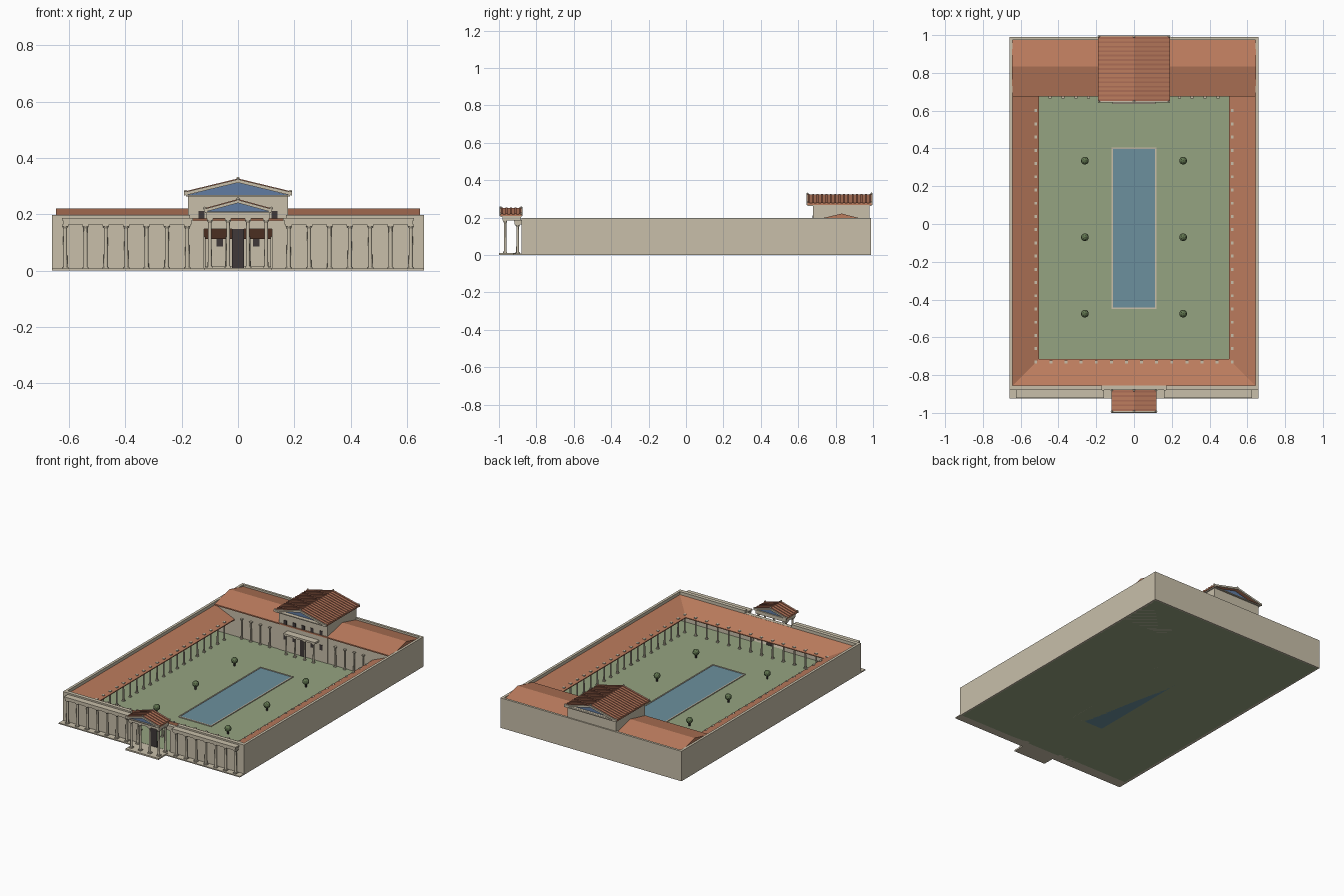
import bpy, bmesh, math
from mathutils import Matrix, Vector

if "Cube" in bpy.data.objects:
    bpy.data.objects.remove(bpy.data.objects["Cube"])


def mat(name, c):
    m = bpy.data.materials.new(name)
    m.diffuse_color = (*c, 1)
    m.use_nodes = True
    m.node_tree.nodes["Principled BSDF"].inputs["Base Color"].default_value = m.diffuse_color
    return m


STONE = mat("stone", (.58, .52, .40))
TILE = mat("tile", (.50, .20, .11))
RIB = mat("dark_tile", (.40, .15, .09))
GRASS = mat("grass", (.30, .37, .22))
WATER = mat("water", (.15, .28, .34))
BLUE = mat("blue", (.12, .20, .36))
DARK = mat("dark", (.05, .04, .04))
LEAF = mat("leaf", (.12, .18, .08))


def finish(name, bm, m, smooth=False):
    bmesh.ops.recalc_face_normals(bm, faces=bm.faces[:])
    me = bpy.data.meshes.new(name)
    bm.to_mesh(me)
    bm.free()
    ob = bpy.data.objects.new(name, me)
    bpy.context.collection.objects.link(ob)
    me.materials.append(m)
    if smooth:
        bpy.ops.object.select_all(action='DESELECT')
        ob.select_set(True)
        bpy.context.view_layer.objects.active = ob
        bpy.ops.object.shade_smooth_by_angle(angle=math.radians(40))
    return ob


def add_box(bm, x0, x1, y0, y1, z0, z1):
    mx = Matrix.Translation(((x0 + x1) / 2, (y0 + y1) / 2, (z0 + z1) / 2))
    bmesh.ops.create_cube(bm, size=1, matrix=mx @ Matrix.Diagonal((x1 - x0, y1 - y0, z1 - z0, 1)))


def boxes(name, items, m):
    bm = bmesh.new()
    for b in items:
        add_box(bm, *b)
    return finish(name, bm, m)


def mirrored(items):
    return [b for i in items for b in (i, (-i[1], -i[0], *i[2:]))]


def add_prism(bm, pts, axis, a, b):
    # profile is (x, z) when extruded along y, (y, z) when extruded along x
    def co(p, t):
        return (p[0], t, p[1]) if axis == 'y' else (t, p[0], p[1])
    f = bm.faces.new([bm.verts.new(co(p, a)) for p in pts])
    r = bmesh.ops.extrude_face_region(bm, geom=[f])
    d = Vector((0, b - a, 0)) if axis == 'y' else Vector((b - a, 0, 0))
    bmesh.ops.translate(bm, verts=[v for v in r['geom'] if isinstance(v, bmesh.types.BMVert)], vec=d)


def prisms(name, items, m):
    bm = bmesh.new()
    for i in items:
        add_prism(bm, *i)
    return finish(name, bm, m)


def columns(name, spots, z0, z1, r):
    bm = bmesh.new()
    h = z1 - z0
    for x, y in spots:
        # tapered shaft, flared capital, square abacus and base
        for ra, rb, a, b in ((r, r * .8, z0, z1 - h * .09), (r * .8, r * 1.35, z1 - h * .09, z1 - h * .04)):
            bmesh.ops.create_cone(bm, cap_ends=True, segments=12, radius1=ra, radius2=rb,
                                  depth=b - a, matrix=Matrix.Translation((x, y, (a + b) / 2)))
        for s, a, b in ((1.4, z1 - h * .04, z1), (1.4, z0, z0 + h * .04)):
            add_box(bm, x - r * s, x + r * s, y - r * s, y + r * s, a, b)
    return finish(name, bm, STONE, True)


def chevron(w, ze, zr, t):
    return [(-w, ze), (0, zr), (w, ze), (w, ze - t), (0, zr - t), (-w, ze - t)]


def temple_roof(name, w, y0, y1, ze, zr, t, step, inset):
    prisms(name + "_roof", [(chevron(w, ze, zr, t), 'y', y0, y1)], TILE)
    n = round((y1 - y0) / step)
    ys = [y0 + (i + .5) * (y1 - y0) / n for i in range(n)]
    prisms(name + "_tile_ribs", [(chevron(w, ze + .004, zr + .004, t), 'y', y - step * .2, y + step * .2)
                                 for y in ys], RIB)
    # blue pediments with stone raking cornices
    tri = [(-w * .95, ze - t), (w * .95, ze - t), (0, zr - t)]
    prisms(name + "_pediment", [(tri, 'y', y0 + inset, y1 - inset)], BLUE)
    prisms(name + "_cornice", [(chevron(w * 1.01, ze + .001, zr + .001, t + .003), 'y', a, a + .006)
                               for a in (y0 - .001, y1 - .005)], STONE)
    boxes(name + "_eaves", [(-w * .97, w * .97, y0 + .004, y1 - .004, ze - t - .005, ze - t + .001)], STONE)
    bm = bmesh.new()
    for y in (y0 + .004, y1 - .005):
        for x, z in ((-w, ze), (0, zr), (w, ze)):
            bmesh.ops.create_uvsphere(bm, u_segments=8, v_segments=6, radius=.006,
                                      matrix=Matrix.Translation((x * .98, y, z + .004)))
    finish(name + "_finials", bm, STONE, True)


# ground, plinth and entrance step
boxes("courtyard_lawn", [(-.65, .65, -.87, .98, 0, .008)], GRASS)
boxes("front_plinth", [(-.66, .66, -.924, -.87, 0, .007), (-.12, .12, -1, -.9, 0, .01)], STONE)

# perimeter walls, lowered at the gateway
H = .197
boxes("perimeter_walls", mirrored([(.643, .66, -.88, .99, 0, H), (.17, .66, -.88, -.855, 0, H),
                                   (.12, .17, -.88, -.855, 0, .178)])
      + [(-.66, .66, .975, .99, 0, H), (-.12, .12, -.88, -.855, .147, .178)], STONE)
boxes("gate_door", [(-.021, .021, -.876, -.868, .008, .147)], DARK)

# front colonnade against the outer wall
boxes("front_entablature", mirrored([(.165, .62, -.916, -.88, .163, .178),
                                     (.16, .625, -.92, -.88, .178, .187)]), STONE)
columns("front_columns", [(s * (.18 + i * .0722), -.9) for i in range(7) for s in (-1, 1)], .007, .163, .008)

# pool with stone kerb
boxes("pool_water", [(-.113, .113, -.443, .398, 0, .011)], WATER)
boxes("pool_kerb", mirrored([(.112, .12, -.45, .405, 0, .014)])
      + [(-.12, .12, -.45, -.442, 0, .014), (-.12, .12, .397, .405, 0, .014)], STONE)

# courtyard lean-to roofs, mitred by overlap
lo, hi, th = .118, .178, .006
side = [(.503, lo), (.645, hi), (.645, hi - th), (.503, lo - th)]
front = [(-.715, lo), (-.857, hi), (-.857, hi - th), (-.715, lo - th)]
bm = bmesh.new()
for s in (-1, 1):
    vs = []
    for dz in (0, -th):
        vs.append([bm.verts.new(p) for p in ((s * .503, -.715, lo + dz), (s * .645, -.857, hi + dz),
                                             (s * .645, .685, hi + dz), (s * .503, .685, lo + dz))])
    top, bot = vs
    bm.faces.new(top)
    bm.faces.new(bot)
    for i in range(4):
        bm.faces.new((top[i], top[i - 1], bot[i - 1], bot[i]))
vs = [[bm.verts.new((x, y, z + dz)) for x, y, z in ((-.503, -.715, lo), (.503, -.715, lo),
                                                    (.645, -.857, hi), (-.645, -.857, hi))] for dz in (0, -th)]
bm.faces.new(vs[0])
bm.faces.new(vs[1])
for i in range(4):
    bm.faces.new((vs[0][i], vs[0][i - 1], vs[1][i - 1], vs[1][i]))
finish("courtyard_roofs", bm, TILE)

# courtyard columns on four sides
spots = [(s * .52, -.73 + i * .07) for i in range(20) for s in (-1, 1)]
spots += [(-.44 + i * .08, -.73) for i in range(12)]
columns("courtyard_columns", spots, .008, .129, .0055)
columns("villa_wing_columns", [(s * (.24 + i * .068), .672) for i in range(4) for s in (-1, 1)],
        .008, .14, .0055)

# villa wings
boxes("villa_wings", [(-.643, .643, .683, .975, 0, .182)], STONE)
prisms("villa_wing_roof", [([(.675, .184), (.833, .221), (.977, .184), (.977, .176), (.675, .176)],
                            'x', -.645, .645)], TILE)

# villa centre block with windows, door and porch
boxes("villa_block", [(-.177, .177, .68, .982, 0, .27)], STONE)
boxes("villa_windows", [(x - .011, x + .011, .677, .684, z, z + h)
                        for z, h in ((.178, .034), (.085, .034))
                        for x in (-.13, -.065, 0, .065, .13)], DARK)
boxes("villa_door", [(-.021, .021, .676, .684, .008, .14)], DARK)
columns("villa_porch_columns", [(x, .645) for x in (-.1, -.035, .035, .1)], .008, .135, .006)
boxes("villa_porch_slab", [(-.115, .115, .635, .682, .135, .147)], STONE)
temple_roof("villa", .19, .645, .997, .277, .323, .009, .0235, .03)

# entrance portico
columns("portico_columns", [(x, -.967) for x in (-.1, -.035, .035, .1)]
        + [(x, -.9) for x in (-.1, .1)], .01, .185, .0075)
boxes("portico_entablature", mirrored([(.088, .112, -.98, -.885, .185, .208)])
      + [(-.112, .112, -.98, -.956, .185, .208), (-.112, .112, -.905, -.882, .185, .208)], STONE)
temple_roof("portico", .12, -.996, -.875, .217, .25, .008, .0235, .012)

# small courtyard trees
trees = [(s * .26, y) for s in (-1, 1) for y in (.335, -.07, -.475)]
boxes("tree_trunks", [(x - .004, x + .004, y - .004, y + .004, .005, .04) for x, y in trees], DARK)
bm = bmesh.new()
for x, y in trees:
    bmesh.ops.create_icosphere(bm, subdivisions=2, radius=.021, matrix=Matrix.Translation((x, y, .045)))
finish("tree_crowns", bm, LEAF)
